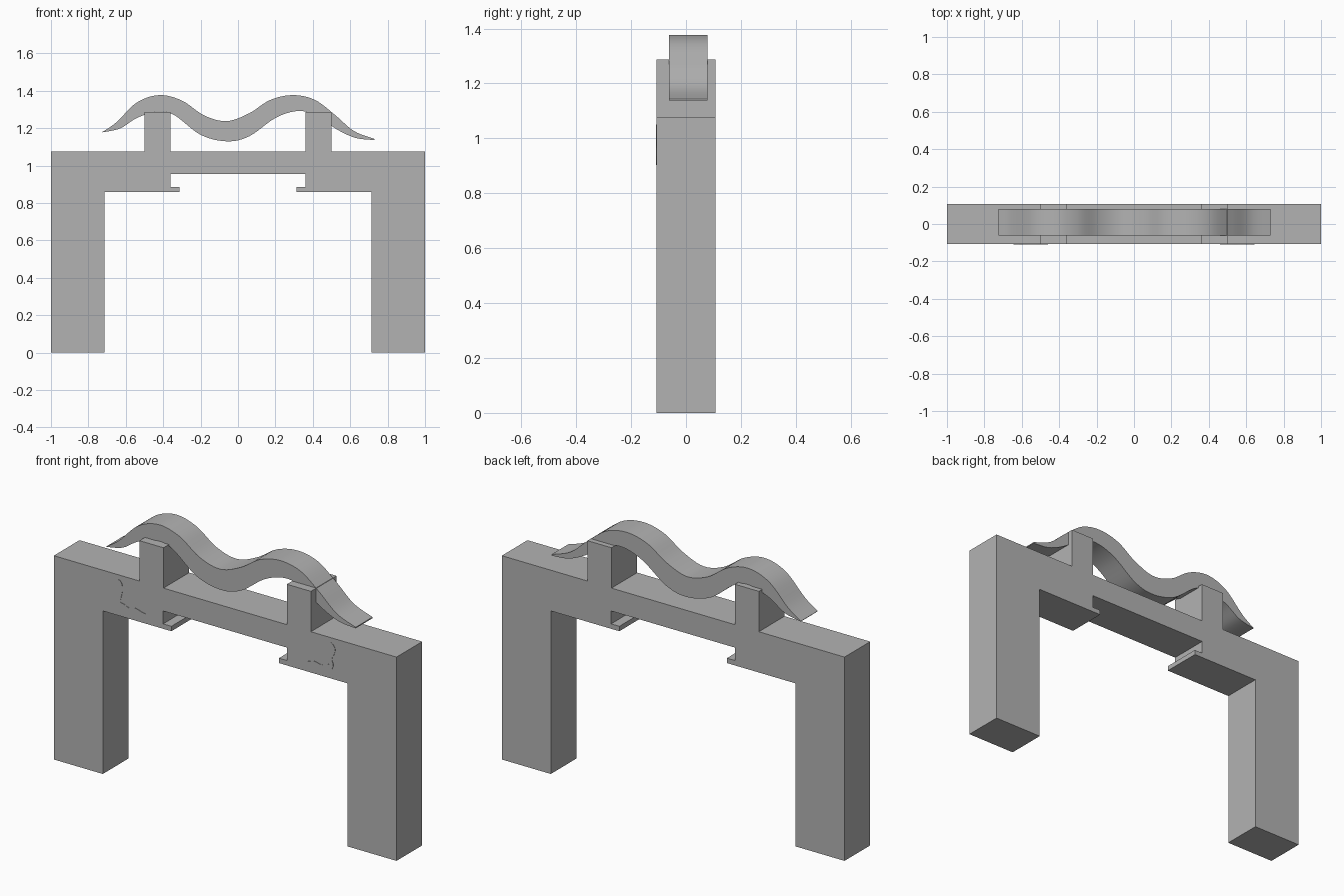
import bpy
import bmesh
from mathutils import Vector

default_cube = bpy.data.objects.get("Cube")
if default_cube:
    bpy.data.objects.remove(default_cube, do_unlink=True)

# One plain grey for the whole model
grey = bpy.data.materials.new("plain grey")
grey.use_nodes = True
colour = (0.45, 0.45, 0.45, 1)
grey.diffuse_color = colour
grey.node_tree.nodes["Principled BSDF"].inputs["Base Color"].default_value = colour


def spline(points, steps, closed=False):
    """Smooth curve running through all the given points."""
    points = [Vector(p) for p in points]
    count = len(points)

    def pick(index):
        if closed:
            return points[index % count]
        return points[max(0, min(count - 1, index))]

    result = []
    for i in range(count if closed else count - 1):
        a, b, c, d = (pick(i + k) for k in (-1, 0, 1, 2))
        for s in range(steps):
            t = s / steps
            result.append(b + (c - a) * (t / 2)
                          + (a * 2 - b * 5 + c * 4 - d) * (t * t / 2)
                          + (b * 3 - a - c * 3 + d) * (t ** 3 / 2))
    if not closed:
        result.append(points[-1])
    return result


def extrude_profile(name, outline, front, back, smooth=False):
    """Extrude an x-z outline along y."""
    bm = bmesh.new()
    face = bm.faces.new([bm.verts.new((x, front, z)) for x, z in outline])
    extruded = bmesh.ops.extrude_face_region(bm, geom=[face], use_keep_orig=True)
    verts = [v for v in extruded["geom"] if isinstance(v, bmesh.types.BMVert)]
    bmesh.ops.translate(bm, verts=verts, vec=(0, back - front, 0))
    bmesh.ops.recalc_face_normals(bm, faces=bm.faces)
    mesh = bpy.data.meshes.new(name)
    bm.to_mesh(mesh)
    bm.free()
    mesh.materials.append(grey)
    obj = bpy.data.objects.new(name, mesh)
    bpy.context.collection.objects.link(obj)
    if smooth:
        bpy.ops.object.select_all(action="DESELECT")
        obj.select_set(True)
        bpy.context.view_layer.objects.active = obj
        bpy.ops.object.shade_smooth_by_angle()
    return obj


def mirrored(points):
    return [(-x, z) for x, z in reversed(points)]


# Gate frame: legs, beam, inner ledges and two posts in one profile
half_depth = 0.107
beam_top = 1.075
post_top = 1.288
right_half = [
    (-0.36, beam_top), (-0.36, post_top), (-0.5, post_top), (-0.5, beam_top),
    (-1, beam_top), (-1, 0), (-0.714, 0), (-0.714, 0.86),
    (-0.314, 0.86), (-0.314, 0.886), (-0.362, 0.886), (-0.362, 0.954),
]
extrude_profile("gate_frame", right_half + mirrored(right_half),
                -half_depth, half_depth)

# Wavy roof, tapering to thin tips
roof_top = [
    (-0.725, 1.18), (-0.65, 1.232), (-0.54, 1.338), (-0.42, 1.377),
    (-0.3, 1.348), (-0.18, 1.268), (-0.06, 1.238), (0.06, 1.28),
    (0.17, 1.35), (0.29, 1.377), (0.41, 1.352), (0.52, 1.27),
    (0.62, 1.185), (0.73, 1.143),
]
roof_bottom = [
    (-0.725, 1.178), (-0.63, 1.199), (-0.54, 1.255), (-0.43, 1.29),
    (-0.34, 1.27), (-0.2, 1.165), (-0.06, 1.13), (0.06, 1.157),
    (0.2, 1.255), (0.32, 1.292), (0.42, 1.268), (0.53, 1.193),
    (0.63, 1.148), (0.73, 1.137),
]
extrude_profile("wavy_roof",
                spline(roof_top, 6) + spline(roof_bottom, 6)[::-1],
                -0.062, 0.079, smooth=True)

# Thin scroll ornaments on the front face
scroll = [
    (-0.62, 1.05), (-0.642, 1.025), (-0.638, 0.995), (-0.624, 0.965),
    (-0.632, 0.935), (-0.62, 0.908), (-0.59, 0.914), (-0.56, 0.904),
    (-0.525, 0.912), (-0.49, 0.903), (-0.46, 0.91), (-0.49, 0.917),
    (-0.525, 0.926), (-0.56, 0.918), (-0.59, 0.93), (-0.61, 0.935),
    (-0.605, 0.965), (-0.598, 1), (-0.602, 1.033),
]
outline = spline(scroll, 4, closed=True)
for side, shape in (("right", outline), ("left", mirrored(outline))):
    extrude_profile(side + "_scroll", shape, -half_depth - 0.002, -half_depth + 0.002)
